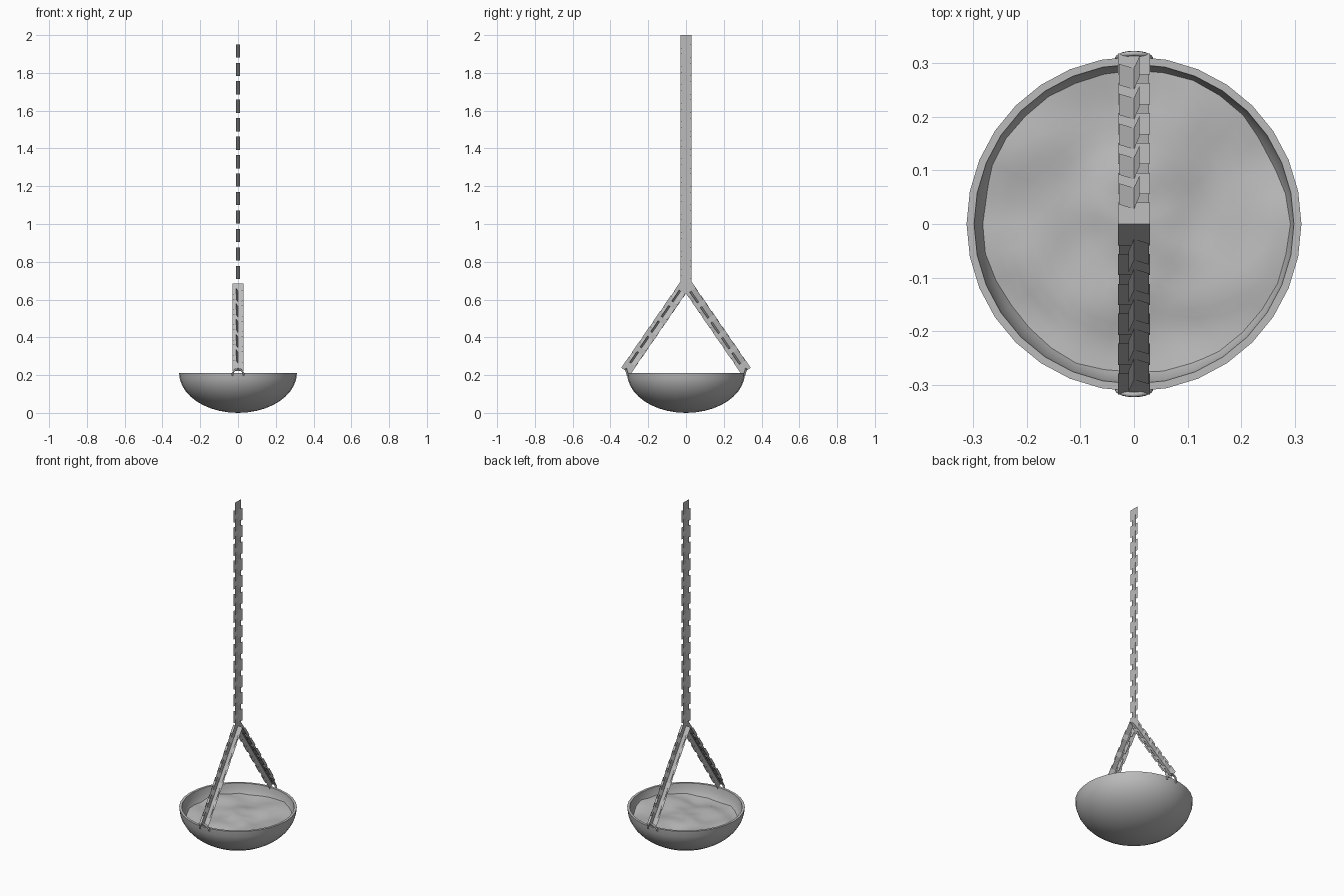
import bpy, bmesh, math
from mathutils import Vector, Matrix, noise

cube = bpy.data.objects.get("Cube")
if cube:
    bpy.data.objects.remove(cube)

grey = bpy.data.materials.new("plain grey")
grey.use_nodes = True
grey.diffuse_color = (0.5, 0.5, 0.5, 1)
grey.node_tree.nodes["Principled BSDF"].inputs["Base Color"].default_value = (0.5, 0.5, 0.5, 1)

SIDES = 32
RIM_Z = 0.212


def finish(name, bm, smooth=False):
    mesh = bpy.data.meshes.new(name)
    bm.to_mesh(mesh)
    bm.free()
    mesh.materials.append(grey)
    obj = bpy.data.objects.new(name, mesh)
    bpy.context.collection.objects.link(obj)
    if smooth:
        bpy.ops.object.select_all(action='DESELECT')
        obj.select_set(True)
        bpy.context.view_layer.objects.active = obj
        bpy.ops.object.shade_smooth_by_angle(angle=math.radians(40))
    return obj


def lathe(bm, profile):
    verts = [bm.verts.new((r, 0, z)) for r, z in profile]
    edges = [bm.edges.new(pair) for pair in zip(verts, verts[1:])]
    bmesh.ops.spin(bm, geom=verts + edges, cent=(0, 0, 0), axis=(0, 0, 1),
                   angle=math.tau, steps=SIDES, use_duplicate=False)
    bmesh.ops.remove_doubles(bm, verts=bm.verts, dist=0.0005)
    bmesh.ops.recalc_face_normals(bm, faces=bm.faces)


def arc(radius, depth, steps=10):
    angles = [i / steps * math.pi / 2 for i in range(steps + 1)]
    return [(radius * math.sin(a), RIM_Z - depth * math.cos(a)) for a in angles]


# Bowl: outer shell, flat rim and inner shell
bm = bmesh.new()
lathe(bm, arc(0.312, RIM_Z) + arc(0.298, 0.198)[::-1])
finish("bowl", bm, True)

# Lumpy filling whose edge follows the inner wall
bm = bmesh.new()
lathe(bm, [(i / 12, 0) for i in range(13)])
for v in bm.verts:
    spot = Vector((v.co.x * 1.5, v.co.y * 1.5, 4.3))
    z = 0.155 + 0.028 * noise.noise(spot) + 0.012 * noise.noise(spot * 2.3)
    wall = 0.299 * math.sqrt(1 - ((RIM_Z - z) / 0.198) ** 2)
    v.co = (v.co.x * wall, v.co.y * wall, z)
for f in bm.faces:
    if f.normal.z < 0:
        f.normal_flip()
finish("filling", bm, True)


def chain(name, start, end, side, count):
    """Overlapping flat links, every second one rolled a little."""
    start, end = Vector(start), Vector(end)
    axis = (end - start).normalized()
    length, width = 0.07, 0.06
    bm = bmesh.new()
    for i in range(count):
        first, last = start + axis * length / 2, end - axis * length / 2
        centre = first.lerp(last, i / (count - 1))
        roll = Matrix.Rotation(math.radians(20) * (i % 2), 3, axis)
        across = roll @ Vector(side).normalized() * width / 2
        along = axis * length / 2
        bm.faces.new([bm.verts.new(centre + across * a + along * b)
                      for a, b in ((-1, -1), (1, -1), (1, 1), (-1, 1))])
    finish(name, bm)


# Hanging chain and the two crossed-strip branches
chain("upper_chain", (0, 0, 2), (0, 0, 0.66), (0, 1, 0), 27)
for s, label in ((-1, "front"), (1, "back")):
    top, foot = Vector((0, 0, 0.685)), Vector((0, s * 0.318, 0.222))
    normal = (foot - top).cross(Vector((1, 0, 0)))
    chain(label + "_chain_flat", top, foot, (1, 0, 0), 11)
    chain(label + "_chain_upright", top, foot, normal, 11)

    # Small wire loop holding the branch to the rim
    curve = bpy.data.curves.new(label + "_loop", 'CURVE')
    curve.dimensions = '3D'
    curve.bevel_depth = 0.005
    curve.bevel_resolution = 1
    curve.use_fill_caps = True
    line = curve.splines.new('POLY')
    line.points.add(8)
    for i, p in enumerate(line.points):
        a = math.pi * i / 8
        p.co = (0.031 * math.cos(a), s * (0.308 + 0.01 * math.sin(a)),
                0.196 + 0.036 * math.sin(a), 1)
    curve.materials.append(grey)
    loop = bpy.data.objects.new(label + "_loop", curve)
    bpy.context.collection.objects.link(loop)
